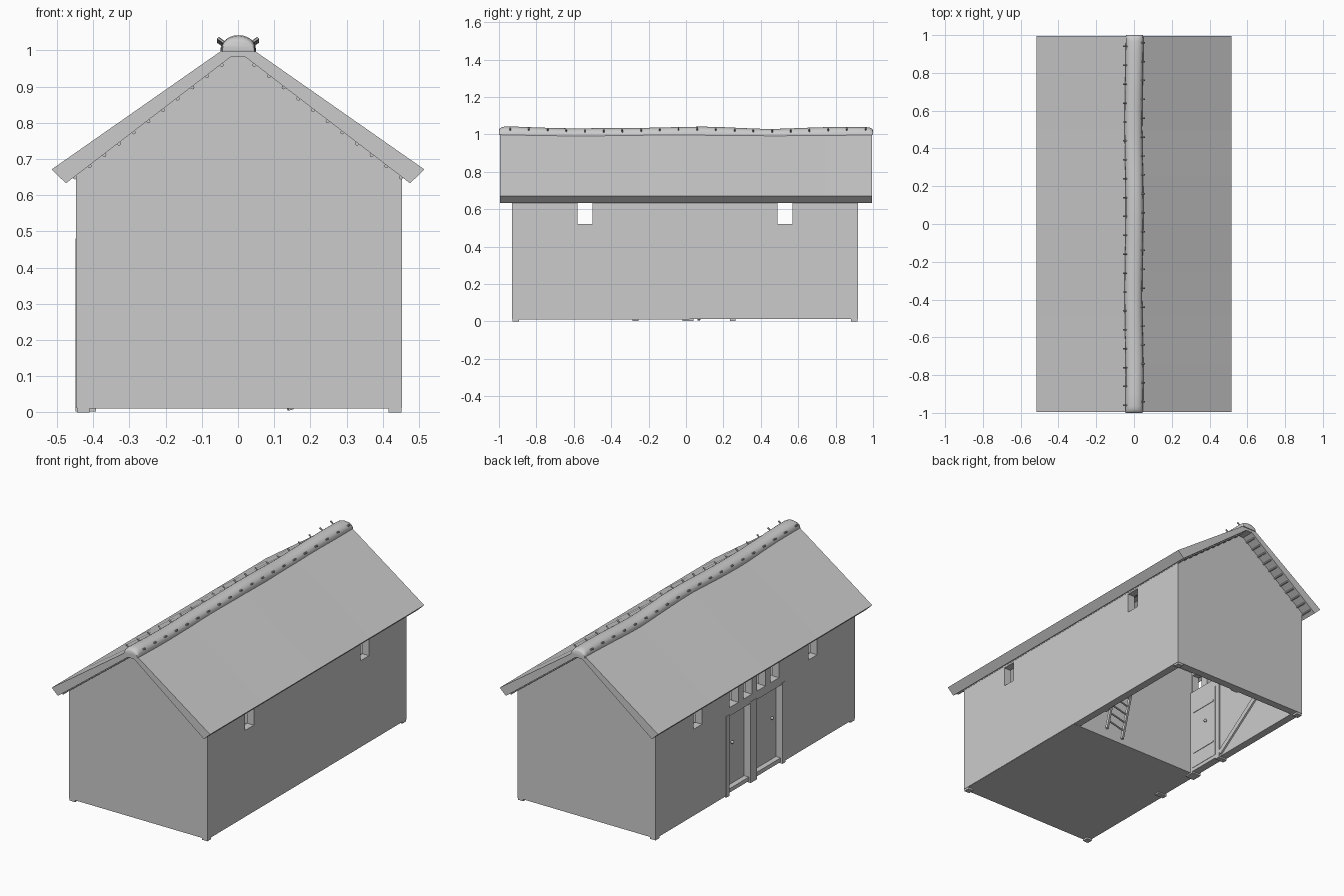
import bpy, bmesh, math
from mathutils import Vector

if "Cube" in bpy.data.objects:
    bpy.data.objects.remove(bpy.data.objects["Cube"])

XL, XR, YF, YB = -0.447, 0.453, -0.93, 0.92   # outer wall faces
Z0, ZW, T = 0.012, 0.655, 0.045               # wall foot, wall head, thickness
WZ0, WZ1 = 0.52, 0.635                        # window sill and head


def obj(name, bm, smooth=False):
    bmesh.ops.recalc_face_normals(bm, faces=bm.faces[:])
    me = bpy.data.meshes.new(name)
    bm.to_mesh(me)
    bm.free()
    o = bpy.data.objects.new(name, me)
    bpy.context.collection.objects.link(o)
    if smooth:
        bpy.context.view_layer.objects.active = o
        o.select_set(True)
        bpy.ops.object.shade_smooth_by_angle(angle=math.radians(40))
        o.select_set(False)
    return o


def add_box(bm, x0, x1, y0, y1, z0, z1):
    v = bmesh.ops.create_cube(bm, size=1)['verts']
    for p in v:
        p.co = Vector((x0 if p.co.x < 0 else x1, y0 if p.co.y < 0 else y1, z0 if p.co.z < 0 else z1))


def boxes(name, items):
    bm = bmesh.new()
    for b in items:
        add_box(bm, *b)
    return obj(name, bm)


def add_bar(bm, a, b, w, d, n=4):
    """Square (n=4) or round bar from a to b."""
    a, b = Vector(a), Vector(b)
    v = b - a
    if n == 4:
        vs = bmesh.ops.create_cube(bm, size=1)['verts']
        for p in vs:
            p.co = Vector((p.co.x * w, p.co.y * d, p.co.z * v.length))
    else:
        vs = bmesh.ops.create_cone(bm, cap_ends=True, segments=n, radius1=w, radius2=w, depth=v.length)['verts']
    q = v.to_track_quat('Z', 'Y')
    for p in vs:
        p.co = q @ p.co + (a + b) / 2


def loft(bm, rings):
    rows = [[bm.verts.new(p) for p in r] for r in rings]
    n = len(rows[0])
    for r, s in zip(rows, rows[1:]):
        for i in range(n):
            bm.faces.new((r[i], r[(i + 1) % n], s[(i + 1) % n], s[i]))
    bm.faces.new(rows[0])
    bm.faces.new(rows[-1])


# Long walls with window openings
def long_wall(name, x0, x1, windows, lower):
    parts = [(x0, x1, a, b, Z0, WZ0) for a, b in lower]
    y = YF
    for c in windows:
        parts.append((x0, x1, y, c - 0.04, WZ0, WZ1))
        y = c + 0.04
    parts += [(x0, x1, y, YB, WZ0, WZ1), (x0, x1, YF, YB, WZ1, ZW)]
    boxes(name, parts)


long_wall("right_wall", XR - T, XR, (-0.54, 0.53), [(YF, YB)])
long_wall("left_wall", XL, XL + T, (-0.54, -0.186, -0.06, 0.066, 0.192, 0.53), [(YF, -0.27), (0.25, YB)])

# Gable walls
for name, y0, y1 in (("front_gable", YF, YF + T), ("back_gable", YB - T, YB)):
    bm = bmesh.new()
    pts = [(XL, Z0), (XR, Z0), (XR, ZW), (0.02, 0.982), (-0.02, 0.982), (XL, ZW)]
    loft(bm, [[(x, y, z) for x, z in pts] for y in (y0, y1)])
    obj(name, bm)

# Corner feet
boxes("corner_posts", [(x, x + 0.035, y, y + 0.035, 0, ZW - 0.03)
                       for x in (XL + 0.002, XR - 0.037) for y in (YF + 0.002, YB - 0.037)])

# Timbers showing on the inner wall faces: posts, rails and braces
bm = bmesh.new()
for x in (XL + T - 0.005, XR - T - 0.01):
    for y in (-0.27, 0.25):
        add_box(bm, x, x + 0.015, y - 0.015, y + 0.015, Z0, ZW)
    add_box(bm, x, x + 0.015, YF + T, YB - T, 0.475, 0.515)
    for s, y in ((-1, -0.29), (1, 0.27)):
        add_bar(bm, (x + 0.008, y, 0.03), (x + 0.008, s * 0.86, 0.46), 0.015, 0.03)
for y in (YF + T, YB - T):
    add_box(bm, -0.02, 0.025, y - 0.01, y + 0.01, Z0, 0.64)
    for z in (0.475, 0.64):
        add_box(bm, XL + T, XR - T, y - 0.01, y + 0.01, z, z + 0.04)
    for s in (-1, 1):
        add_bar(bm, (s * 0.04, y, 0.04), (s * 0.39, y, 0.46), 0.03, 0.015)
obj("inner_timbers", bm)

# Doorway: lintel, jambs, middle post and sills
xd = XL + T
boxes("door_frame", [
    (XL, xd + 0.01, -0.27, 0.25, 0.47, WZ0),
    (XL - 0.002, xd + 0.01, 0.235, 0.265, 0.003, 0.48),
    (XL - 0.002, xd + 0.01, -0.285, -0.255, 0.003, 0.48),
    (XL - 0.002, xd + 0.01, -0.02, 0.04, 0.003, 0.48),
    (XL + 0.01, xd + 0.01, -0.26, -0.015, Z0, 0.035),
    (XL + 0.01, xd + 0.01, 0.035, 0.24, Z0, 0.035)])
boxes("doors", [(xd - 0.004, xd + 0.012, -0.256, -0.019, 0.033, 0.472),
                (xd - 0.004, xd + 0.012, 0.039, 0.236, 0.033, 0.472)])
straps, bm = [], bmesh.new()
for y0, y1, k in ((-0.24, -0.03, -0.21), (0.05, 0.22, 0.16)):
    for z in (0.12, 0.38):
        straps += [(xd + 0.01, xd + 0.015, y0, y1, z, z + 0.01)]
    for x in (xd - 0.012, xd + 0.02):
        vs = bmesh.ops.create_uvsphere(bm, u_segments=10, v_segments=6, radius=0.009)['verts']
        bmesh.ops.translate(bm, verts=vs, vec=(x, k, 0.28))
boxes("door_straps", straps)
obj("door_knobs", bm, True)

# Floor of the front room and the dividing wall
boxes("floor", [(XL + 0.003, XR - 0.003, YF + 0.003, -0.26, Z0 - 0.001, 0.03),
                (XL + 0.01, XR - 0.003, -0.26, 0.02, Z0 - 0.001, 0.03)])
boxes("dividing_wall", [(xd, XR - T, -0.01, 0.02, Z0, ZW)])

# Ladder against the dividing wall
bm = bmesh.new()
A, B = Vector((0.2, 0.07, 0.02)), Vector((0.06, 0.035, 0.6))
side = Vector((0.055, 0, 0.013))
for s in (-1, 1):
    add_bar(bm, A + s * side, B + s * side, 0.014, 0.014)
for i in range(1, 10):
    p = A.lerp(B, i / 10)
    add_bar(bm, p - side, p + side, 0.005, 0, 8)
obj("ladder", bm)


# Thatched roof with a gently sagging ridge
def sag(y):
    return -0.0045 * (1 - math.cos(y * 2 * math.pi / 0.95)) if abs(y) < 0.95 else 0


half = [(0.04, 1.003), (0.515, 0.671), (0.475, 0.633), (0.02, 0.982)]
prof = half + [(-x, z) for x, z in reversed(half)]
bm = bmesh.new()
rings = []
for i in range(9):
    y = -0.995 + 1.99 * i / 8
    rings.append([(x, y, z + (sag(y) if z > 0.99 else 0)) for x, z in prof])
loft(bm, rings)
obj("roof", bm)

# Round battens under the thatch
bm = bmesh.new()
for s in (-1, 1):
    for i in range(11):
        x = 0.045 + 0.0405 * i
        z = 0.982 - (x - 0.02) * 0.767 - 0.003
        add_bar(bm, (s * x, -0.985, z), (s * x, 0.985, z), 0.0055, 0, 8)
obj("roof_battens", bm, True)

# Ridge roll with rounded ends
bm = bmesh.new()
rings = []
ends = [(-1, 0.55), (-0.996, 0.75), (-0.985, 0.92), (-0.965, 1)]
mid = [(-0.9 + 0.1 * i, 1) for i in range(19)]
for y, k in ends + mid + [(-y, k) for y, k in reversed(ends)]:
    cx, dz = 0.003 * math.sin(y * 7 + 1), sag(y)
    w = 0.047 * (0.88 + 0.12 * k)
    ring = [(cx + w * math.cos(a), y, 0.999 + dz + (0.041 + 0.002 * math.sin(y * 11)) * k * math.sin(a) ** 0.8)
            for a in [math.pi * j / 12 for j in range(1, 12)]]
    rings.append([(cx + w, y, 0.996 + dz)] + ring + [(cx - w, y, 0.996 + dz)])
loft(bm, rings)
obj("ridge_roll", bm, True)

# Pegs along both sides of the ridge roll
bm = bmesh.new()
for i in range(20):
    y = -0.95 + 0.1 * i
    for s in (-1, 1):
        z = sag(y)
        add_bar(bm, (s * 0.025, y + s * 0.01, 1.012 + z), (s * 0.056, y + s * 0.01, 1.034 + z), 0.0045, 0, 6)
obj("ridge_pegs", bm)
